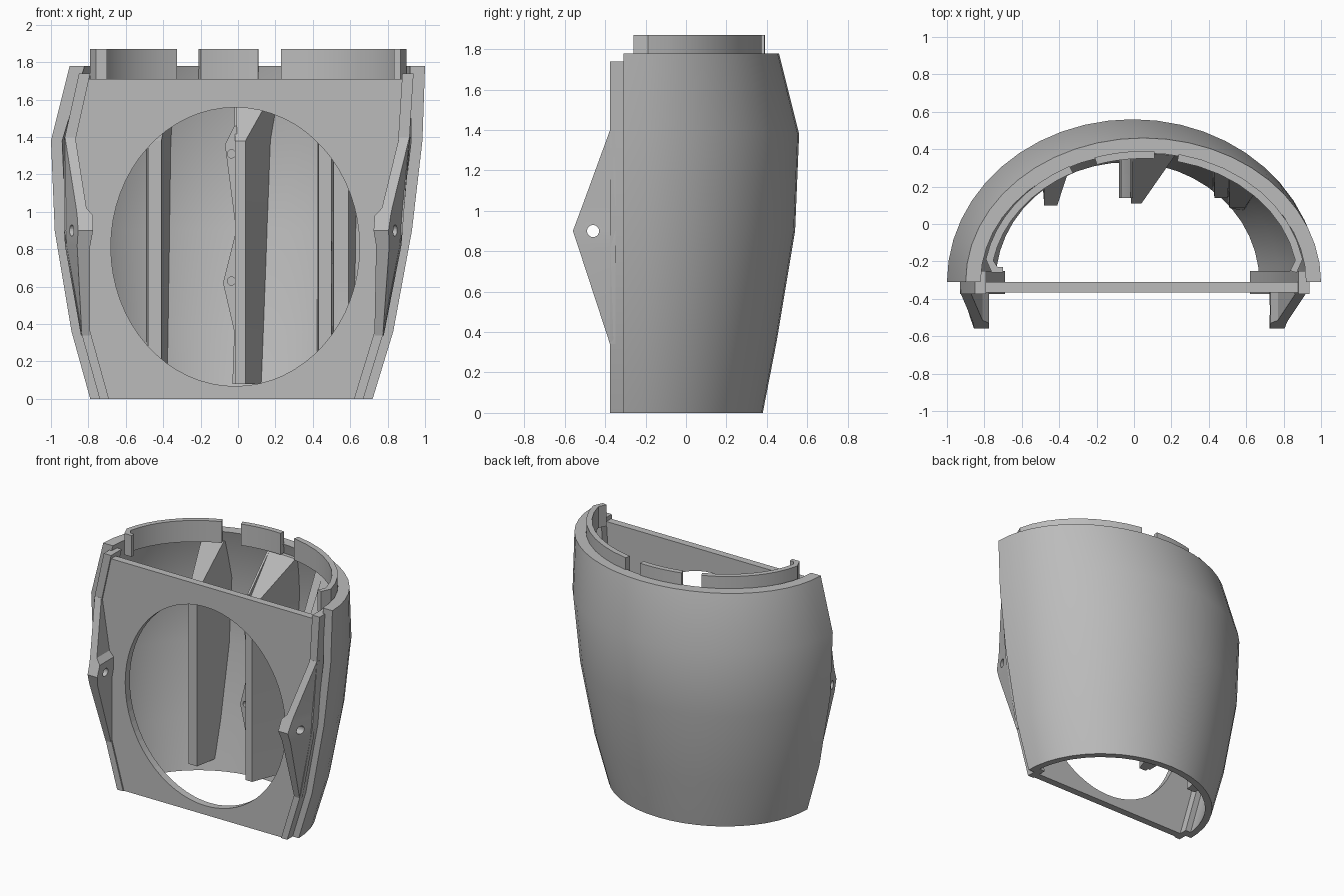
import bpy, bmesh, math

cube = bpy.data.objects.get("Cube")
if cube:
    bpy.data.objects.remove(cube)

grey = bpy.data.materials.new("plain_grey")
grey.use_nodes = True
colour = (0.5, 0.5, 0.5, 1)
grey.diffuse_color = colour
grey.node_tree.nodes["Principled BSDF"].inputs["Base Color"].default_value = colour

FRONT = -0.31  # plane where the curved shell ends
# height, centre x, half width, depth, wall thickness
PROFILE = [(0, -.035, .755, .69, .05), (.36, -.03, .86, .76, .05),
           (.9, -.025, .955, .85, .06), (1.38, -.007, .993, .87, .06),
           (1.78, .05, .95, .77, .08)]


def section(z):
    """Interpolate centre, half width, depth and wall at a height."""
    for a, b in zip(PROFILE, PROFILE[1:]):
        if z <= b[0]:
            t = (z - a[0]) / (b[0] - a[0])
            return [p + (q - p) * t for p, q in zip(a[1:], b[1:])]
    return list(PROFILE[-1][1:])


def wall_y(x, z):
    """Depth of the middle of the shell wall."""
    c, hw, d, t = section(z)
    r = min(1, abs(x - c) / (hw - t / 2))
    return FRONT + (d - t / 2) * math.sqrt(1 - r * r)


def finish(obj):
    obj.data.materials.clear()
    obj.data.materials.append(grey)
    bpy.ops.object.select_all(action='DESELECT')
    obj.select_set(True)
    bpy.context.view_layer.objects.active = obj
    bpy.ops.object.shade_smooth_by_angle(angle=math.radians(28))


def band(name, levels):
    """Loft levels (z, [(outer xy, inner xy), ...]) into a closed solid."""
    bm = bmesh.new()
    rings = []
    for z, pairs in levels:
        loop = [p[0] for p in pairs] + [p[1] for p in reversed(pairs)]
        rings.append([bm.verts.new((x, y, z)) for x, y in loop])
    n = len(rings[0])
    for a, b in zip(rings, rings[1:]):
        for i in range(n):
            j = (i + 1) % n
            bm.faces.new((a[i], a[j], b[j], b[i]))
    for ring in (rings[0], rings[-1]):
        for i in range(n // 2 - 1):
            bm.faces.new((ring[i], ring[i + 1], ring[n - 2 - i], ring[n - 1 - i]))
    bmesh.ops.remove_doubles(bm, verts=bm.verts, dist=0.0005)
    bmesh.ops.recalc_face_normals(bm, faces=bm.faces)
    mesh = bpy.data.meshes.new(name)
    bm.to_mesh(mesh)
    bm.free()
    obj = bpy.data.objects.new(name, mesh)
    bpy.context.collection.objects.link(obj)
    finish(obj)
    return obj


def drill(obj, centre, axis, radius, depth, stretch=1, sides=24):
    """Cut a round or stretched hole along x or y."""
    turn = (0, math.pi / 2, 0) if axis == 'x' else (math.pi / 2, 0, 0)
    bpy.ops.mesh.primitive_cylinder_add(vertices=sides, radius=radius, depth=depth,
                                        location=centre, rotation=turn)
    cutter = bpy.context.object
    cutter.name = "hole_cutter"
    cutter.hide_render = True
    cutter.scale.y = stretch
    mod = obj.modifiers.new("hole", 'BOOLEAN')
    mod.operation = 'DIFFERENCE'
    mod.solver = 'EXACT'
    mod.object = cutter
    bpy.context.view_layer.objects.active = obj
    bpy.ops.object.modifier_apply(modifier=mod.name)
    bpy.data.objects.remove(cutter)
    finish(obj)


def arc_pair(c, a, d, t, angle):
    co, si = math.cos(angle), math.sin(angle)
    return ((c + a * co, FRONT + d * si), (c + (a - t) * co, FRONT + (d - t) * si))


# curved back shell
band("shell", [(z, [arc_pair(c, a, d, t, math.pi * i / 24) for i in range(25)])
               for z, c, a, d, t in PROFILE])


# broken collar inside the top rim
def collar(name, start, end, tail=()):
    pairs = [arc_pair(.055, .86, .70, .04, math.radians(start + (end - start) * i / 8))
             for i in range(9)]
    pairs += tail
    band(name, [(1.71, pairs), (1.87, pairs)])


collar("collar_left", 77.6, 10, [((.87, -.26), (.835, -.25))])
collar("collar_middle", 86.3, 108)
collar("collar_right", 117.7, 170,
       [((-.76, -.26), (-.73, -.23)), ((-.70, -.26), (-.70, -.23))])

# flat front plate with a large oval opening
plate_edges = [(0, .69), (.36, .80), (.9, .86), (1.38, .90), (1.71, .84)]
levels = []
for z, half in plate_edges:
    c = section(z)[0]
    levels.append((z, [((c - half, -.365), (c - half, FRONT)),
                       ((c + half, -.365), (c + half, FRONT))]))
plate = band("front_plate", levels)
drill(plate, (-.015, -.34, .813), 'y', .665, .4, .745 / .665, 64)

# edge rails and pointed side brackets
# height, outer x, inner x measured on the right side
RAIL = [(0, .74, .69), (.36, .84, .79), (.9, .93, .86), (1.38, .93, .87), (1.74, .85, .79)]
# height, base outer, tip outer, inner, tip y
BRACKET = [(.34, .84, .835, .79, -.376), (.82, .925, .86, .79, -.533),
           (.9, .93, .855, .775, -.56), (.98, .93, .86, .775, -.53),
           (1.02, .93, .865, .81, -.515), (1.4, .93, .925, .87, -.376)]
for side, word in ((-1, "right"), (1, "left")):
    def across(x, z):
        c = section(z)[0]
        return -x if side < 0 else x + 2 * c

    band(word + "_rail", [
        (z, [((across(o, z), -.375), (across(i, z), -.375)),
             ((across(o, z), -.25), (across(i, z), -.25))]) for z, o, i in RAIL])
    bracket = band(word + "_bracket", [
        (z, [((across(o, z), -.35), (across(i, z), -.35)),
             ((across(tip, z), y), (across(i, z), y))]) for z, o, tip, i, y in BRACKET])
    drill(bracket, (side * .85, -.46, .9), 'x', .03, .5)


# upright ribs inside the shell, sloping back to the wall at the top
def rib(name, x0, x1, y, back0, back1, heights=(.08, .36, .62, .9, 1.15, 1.38)):
    left = x0 if isinstance(x0, (list, tuple)) else [x0] * len(heights)
    levels = []
    for z, lx in zip(heights, left):
        bx = lx if back0 is None else back0
        spread = x1 + (back1 - x1) * (.5 + .3 * z / 1.38)
        levels.append((z, [((lx, min(y, wall_y(lx, z))), (x1, min(y, wall_y(x1, z)))),
                           ((bx, wall_y(bx, z)), (spread, wall_y(spread, z)))]))
    z, lx = 1.7, left[-1]
    bx = lx if back0 is None else back0
    levels.append((z, [((lx, wall_y(lx, z) - .06), (back1, wall_y(back1, z) - .06)),
                       ((bx, wall_y(bx, z)), (back1, wall_y(back1, z)))]))
    return band(name, levels)


rib("right_rib", -.48, -.41, .10, -.49, -.34)
rib("middle_rib", -.015, .04, .11, -.015, .22)
rib("left_inner_rib", .43, .50, .14, .42, .51)
rib("left_outer_rib", .51, .59, .085, .50, .66)
notched = rib("notched_rib", (-.03, -.02, -.08, -.01, -.07, -.02), -.005, .14, None, -.005,
              (.08, .36, .62, .9, 1.36, 1.46))
for z in (.63, 1.31):
    drill(notched, (-.035, .14, z), 'y', .022, .08)
